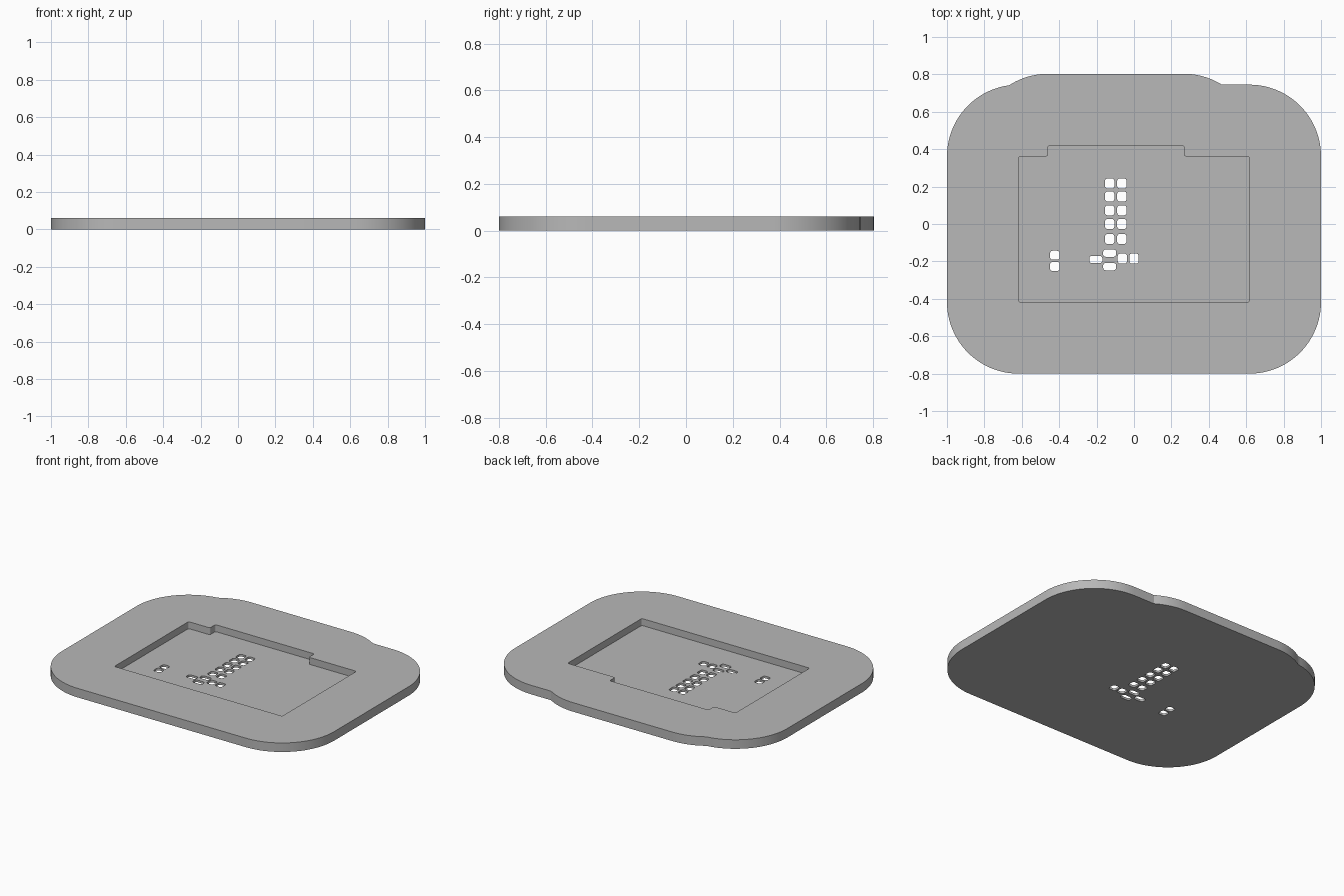
import bpy
import bmesh
from math import sin, cos, atan2, asin, pi, sqrt, hypot
from mathutils import Vector

cube = bpy.data.objects.get("Cube")
if cube:
    bpy.data.objects.remove(cube, do_unlink=True)

THICK, FLOOR = 0.06, 0.014
HX, FRONT, BACK = 0.617, -0.417, 0.362      # main pocket rectangle
NL, NR, NB = -0.46, 0.267, 0.42             # notch at the back of the pocket
RIM = 0.383                                 # rim width around the pocket

grey = bpy.data.materials.new("grey plastic")
grey.use_nodes = True
grey.diffuse_color = (0.48, 0.48, 0.48, 1)
grey.node_tree.nodes["Principled BSDF"].inputs["Base Color"].default_value = (0.48, 0.48, 0.48, 1)


def arc(cx, cy, r, a0, a1, steps):
    return [(cx + r * cos(a0 + (a1 - a0) * i / steps),
             cy + r * sin(a0 + (a1 - a0) * i / steps)) for i in range(steps + 1)]


def rounded(corners, r, steps=4):
    """Round every right-angled corner of a polygon."""
    pts = []
    for i, c in enumerate(corners):
        p = Vector(c)
        a = (Vector(corners[i - 1]) - p).normalized() * r
        b = (Vector(corners[(i + 1) % len(corners)]) - p).normalized() * r
        for k in range(steps + 1):
            t = k / steps * pi / 2
            pts.append(tuple(p + a * (1 - sin(t)) + b * (1 - cos(t))))
    return pts


def add_prism(bm, pts, z0, z1):
    bottom = bm.faces.new([bm.verts.new((x, y, z0)) for x, y in pts])
    top = bmesh.ops.extrude_face_region(bm, geom=[bottom])["geom"]
    verts = [v for v in top if isinstance(v, bmesh.types.BMVert)]
    bmesh.ops.translate(bm, verts=verts, vec=(0, 0, z1 - z0))


def make_object(name, prisms):
    bm = bmesh.new()
    for prism in prisms:
        add_prism(bm, *prism)
    bmesh.ops.recalc_face_normals(bm, faces=bm.faces)
    mesh = bpy.data.meshes.new(name)
    bm.to_mesh(mesh)
    bm.free()
    mesh.materials.append(grey)
    obj = bpy.data.objects.new(name, mesh)
    bpy.context.collection.objects.link(obj)
    return obj


# Outer outline: the pocket shape grown by the rim width
dx, dy = NL + HX, NB - BACK
half = hypot(dx, dy) / 2
h = sqrt(RIM ** 2 - half ** 2)
mx = (NL - HX) / 2 - dy / (2 * half) * h
my = (NB + BACK) / 2 + dx / (2 * half) * h
outline = (arc(-HX, FRONT, RIM, pi, 1.5 * pi, 24)
           + arc(HX, FRONT, RIM, 1.5 * pi, 2 * pi, 24)
           + arc(HX, BACK, RIM, 0, pi / 2, 24)
           + arc(NR, NB, RIM, asin((BACK + RIM - NB) / RIM), pi / 2, 10)
           + arc(NL, NB, RIM, pi / 2, atan2(my - NB, mx - NL), 10)
           + arc(-HX, BACK, RIM, atan2(my - BACK, mx + HX), pi, 22)[1:])
plate = make_object("base_plate", [(outline, 0, THICK)])

# Pocket with a notch along its back edge
pocket_shape = [(-HX, FRONT), (HX, FRONT), (HX, BACK), (NR, BACK),
                (NR, NB), (NL, NB), (NL, BACK), (-HX, BACK)]
pocket = make_object("pocket_cutter", [(rounded(pocket_shape, 0.01), FLOOR, THICK + 0.1)])

# Through holes: two long columns, a cluster below and a separate pair
holes = [(x, y, 0.05, 0.054) for x in (-0.13, -0.065)
         for y in (0.217, 0.147, 0.073, 0, -0.08)]
holes += [(x, -0.185, 0.05, 0.054) for x in (-0.062, 0)]
holes += [(x, y, 0.07, 0.039) for x, y in ((-0.13, -0.156), (-0.204, -0.19), (-0.13, -0.228))]
holes += [(-0.423, y, 0.052, 0.048) for y in (-0.167, -0.227)]


def hole_shape(x, y, w, d):
    corners = [(x - w / 2, y - d / 2), (x + w / 2, y - d / 2),
               (x + w / 2, y + d / 2), (x - w / 2, y + d / 2)]
    return rounded(corners, 0.014)


hole_cutter = make_object("hole_cutter", [(hole_shape(*s), -0.1, THICK + 0.1) for s in holes])

# Cut the plate
for cutter in (pocket, hole_cutter):
    mod = plate.modifiers.new(cutter.name, 'BOOLEAN')
    mod.operation = 'DIFFERENCE'
    mod.solver = 'EXACT'
    mod.object = cutter
bpy.context.view_layer.update()
cut_mesh = bpy.data.meshes.new_from_object(
    plate.evaluated_get(bpy.context.evaluated_depsgraph_get()))
plate.modifiers.clear()
plate.data = cut_mesh
for cutter in (pocket, hole_cutter):
    bpy.data.objects.remove(cutter, do_unlink=True)

# Smooth curved walls, keep the rims sharp
bpy.ops.object.select_all(action='DESELECT')
plate.select_set(True)
bpy.context.view_layer.objects.active = plate
bpy.ops.object.shade_smooth_by_angle(angle=pi / 6)
